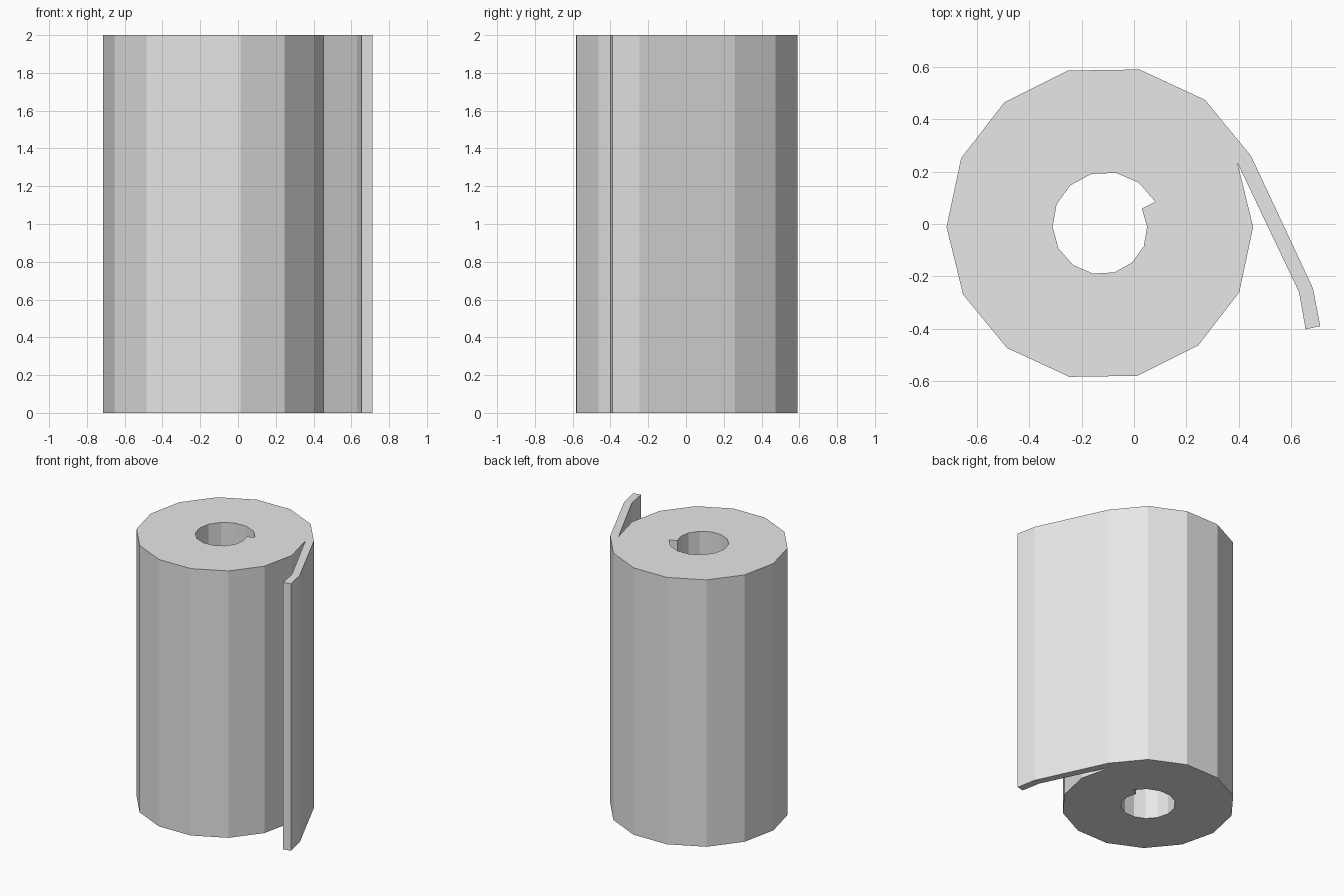
import bpy
import bmesh
from math import cos, sin, tau
from mathutils import Vector

cube = bpy.data.objects.get("Cube")
if cube:
    bpy.data.objects.remove(cube, do_unlink=True)

SIDES = 14            # facets per turn
TURNS = 7             # wound layers
HEIGHT = 2.0
CORE_RADIUS = 0.162   # radius where the winding starts
THICKNESS = 0.0578    # sheet thickness, also the growth per turn
CENTRE = Vector((-0.116, -0.011, 0))


def spiral(step):
    """Point on the clockwise spiral after a number of facets."""
    angle = tau * (1 - step) / SIDES
    radius = CORE_RADIUS + THICKNESS * step / SIDES
    return CENTRE + Vector((cos(angle), sin(angle), 0)) * radius


# Wound sheet: the outside of each layer is the inside of the next one
steps = range(SIDES * TURNS + 1)
inner_side = [spiral(k) for k in steps]
outer_side = [spiral(k + SIDES) for k in steps]

# Loose end hanging away from the roll
inner_side += [Vector((0.63, -0.26, 0)), Vector((0.655, -0.402, 0))]
outer_side += [Vector((0.683, -0.245, 0)), Vector((0.711, -0.39, 0))]

# Footprint strip, raised to full height
bm = bmesh.new()
pairs = [(bm.verts.new(a), bm.verts.new(b)) for a, b in zip(inner_side, outer_side)]
for (a, b), (c, d) in zip(pairs, pairs[1:]):
    bm.faces.new((a, b, d, c))
raised = bmesh.ops.extrude_face_region(bm, geom=bm.faces[:], use_keep_orig=True)
top_verts = [e for e in raised["geom"] if isinstance(e, bmesh.types.BMVert)]
bmesh.ops.translate(bm, verts=top_verts, vec=(0, 0, HEIGHT))
bmesh.ops.recalc_face_normals(bm, faces=bm.faces[:])

mesh = bpy.data.meshes.new("paper_roll")
bm.to_mesh(mesh)
bm.free()
roll = bpy.data.objects.new("paper_roll", mesh)
bpy.context.collection.objects.link(roll)

# Single plain paper colour
paper = bpy.data.materials.new("light_grey_paper")
paper.use_nodes = True
colour = (0.8, 0.8, 0.8, 1)
paper.diffuse_color = colour
shader = next(n for n in paper.node_tree.nodes if n.type == "BSDF_PRINCIPLED")
shader.inputs["Base Color"].default_value = colour
mesh.materials.append(paper)
